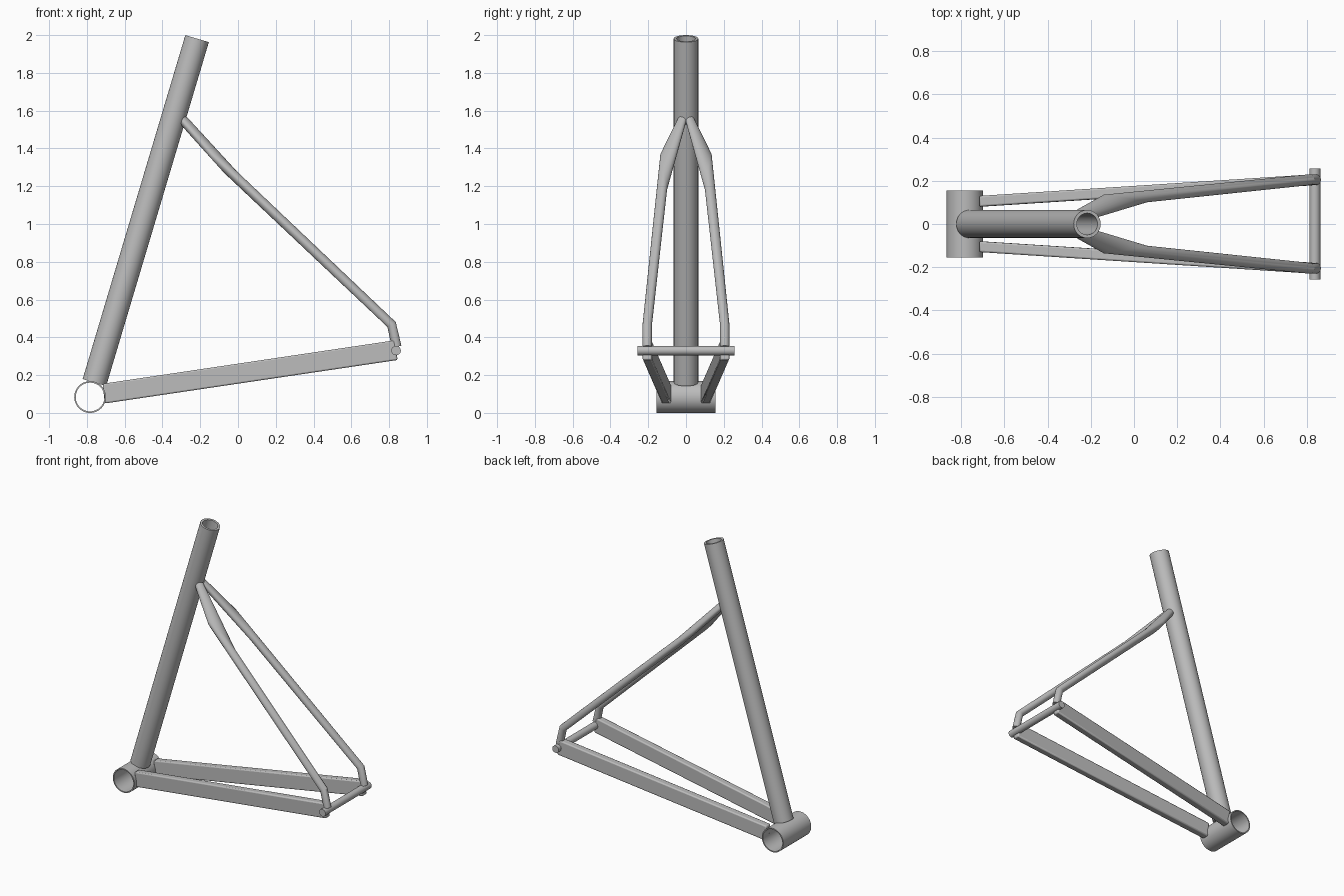
import bpy, bmesh, math
from mathutils import Vector

if "Cube" in bpy.data.objects:
    bpy.data.objects.remove(bpy.data.objects["Cube"], do_unlink=True)

metal = bpy.data.materials.new("grey_metal")
metal.use_nodes = True
GREY = (0.5, 0.5, 0.5, 1)
metal.diffuse_color = GREY
metal.node_tree.nodes["Principled BSDF"].inputs["Base Color"].default_value = GREY


def loft(name, rings, sides=24, hollow=False, turn=0.0, mirror=1, bevel=0):
    """Skin through elliptical rings, each given as centre and two half axes."""
    bm = bmesh.new()
    loops = []
    for c, u, v in rings:
        loop = []
        for i in range(sides):
            a = math.tau * i / sides + turn
            p = Vector(c) + math.cos(a) * Vector(u) + math.sin(a) * Vector(v)
            p.y *= mirror
            loop.append(bm.verts.new(p))
        loops.append(loop)
    pairs = list(zip(loops, loops[1:]))
    if hollow:
        pairs.append((loops[-1], loops[0]))
    else:
        bm.faces.new(loops[0])
        bm.faces.new(loops[-1])
    for a, b in pairs:
        for i in range(sides):
            j = (i + 1) % sides
            bm.faces.new((a[i], a[j], b[j], b[i]))
    bmesh.ops.recalc_face_normals(bm, faces=bm.faces)
    mesh = bpy.data.meshes.new(name)
    bm.to_mesh(mesh)
    bm.free()
    mesh.materials.append(metal)
    obj = bpy.data.objects.new(name, mesh)
    bpy.context.collection.objects.link(obj)
    if bevel:
        mod = obj.modifiers.new("rounded_edges", "BEVEL")
        mod.width = bevel
        mod.segments = 2
    bpy.ops.object.select_all(action="DESELECT")
    obj.select_set(True)
    bpy.context.view_layer.objects.active = obj
    bpy.ops.object.shade_smooth_by_angle(angle=math.radians(30))
    return obj


def tube(name, start, end, outer, inner=0, sides=48):
    """Straight round tube, or a solid bar when there is no inner radius."""
    start, end = Vector(start), Vector(end)
    axis = (end - start).normalized()
    u = axis.orthogonal().normalized()
    v = axis.cross(u)
    rings = [(start, u * outer, v * outer), (end, u * outer, v * outer)]
    if inner:
        rings += [(end, u * inner, v * inner), (start, u * inner, v * inner)]
    return loft(name, rings, sides, hollow=bool(inner))


# Crank shell and the leaning seat tube that rises from it
hub = Vector((-0.783, 0, 0.084))
lean = Vector((0.286, 0, 0.958)).normalized()
half_width = Vector((0, 0.155, 0))
tube("crank_shell", hub - half_width, hub + half_width, 0.084, 0.076)
tube("seat_tube", hub + lean * 0.08, hub + lean * 1.98, 0.065, 0.05)

# Rear axle bar
tube("axle_bar", (0.837, -0.257, 0.33), (0.837, 0.257, 0.33), 0.025, sides=32)

# Paired stays
upper_path = [
    ((-0.29, 0.021, 1.55), (-0.012, 0.022, 0.006), (0.019, 0, 0.017)),
    ((-0.04, 0.118, 1.275), (-0.1, 0.0175, 0.095), (0.018, 0, 0.019)),
    ((0.813, 0.205, 0.468), (0, 0.025, 0), (0.022, 0, 0.013)),
    ((0.84, 0.205, 0.35), (0, 0.025, 0), (0.025, 0, 0.006)),
]
k = math.sqrt(2)  # corner distance of a square section
lower_path = [
    ((-0.711, 0.105, 0.102), (0, 0.025 * k, 0), (-0.006 * k, 0, 0.052 * k)),
    ((0.837, 0.205, 0.332), (0, 0.025 * k, 0), (-0.008 * k, 0, 0.052 * k)),
]
for side, sign in (("left", 1), ("right", -1)):
    # In this frame the pair is split across y
    tag = "back" if sign > 0 else "front"
    loft(tag + "_seat_stay", upper_path, 24, mirror=sign)
    loft(tag + "_chain_stay", lower_path, 4, turn=math.pi / 4, mirror=sign, bevel=0.008)
